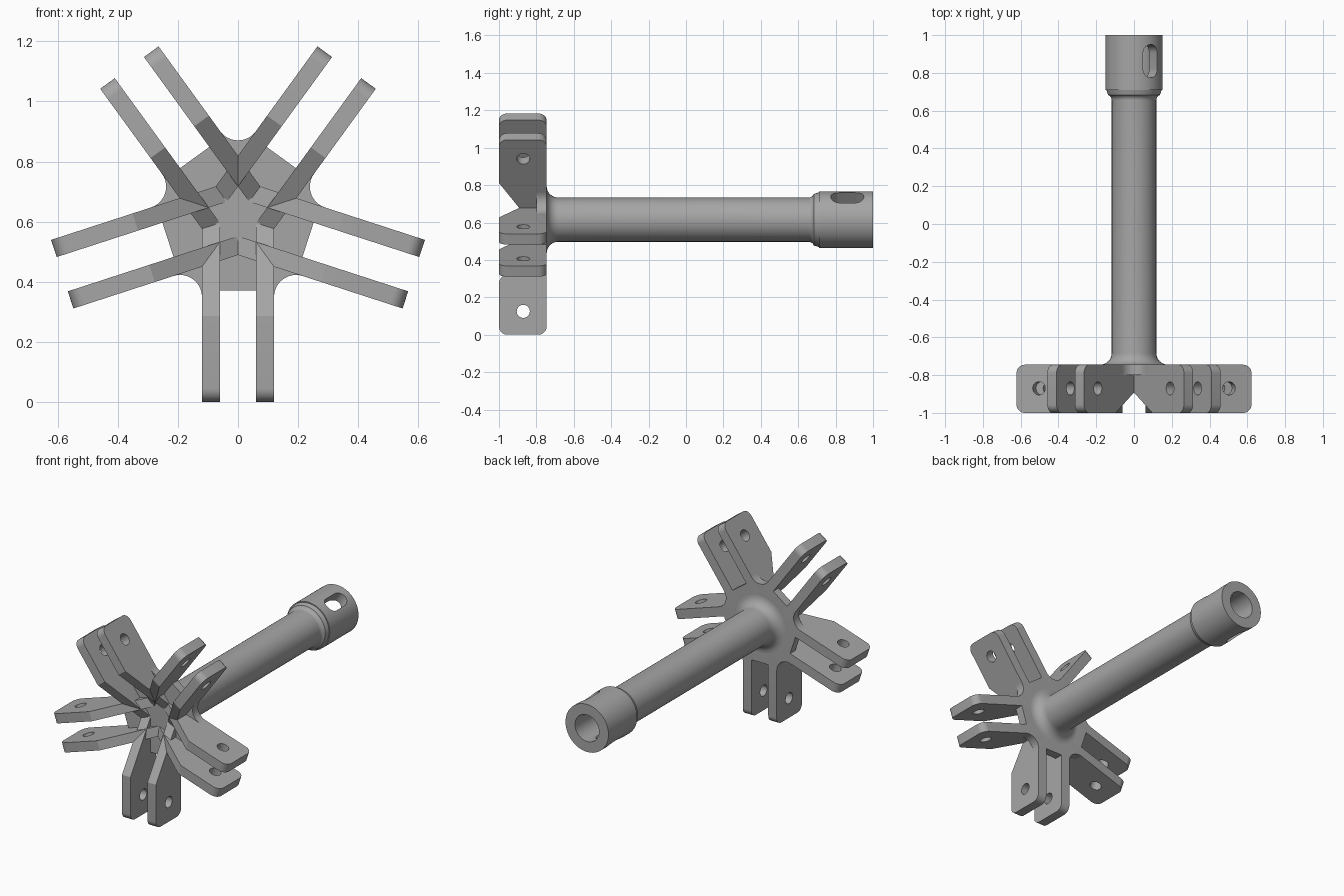
import bpy, bmesh
from math import sin, cos, tan, radians, pi
from mathutils import Matrix, Vector

cube = bpy.data.objects.get("Cube")
if cube:
    bpy.data.objects.remove(cube)

HUB_Z = 0.615
FRONT, BACK, WEB = -1.0, -0.745, -0.8
ARMS = [radians(-90 + 72 * k) for k in range(5)]

grey = bpy.data.materials.new("plain_grey")
grey.use_nodes = True
colour = (0.38, 0.38, 0.38, 1)
grey.diffuse_color = colour
grey.node_tree.nodes["Principled BSDF"].inputs["Base Color"].default_value = colour


def add_object(name, bm):
    bmesh.ops.recalc_face_normals(bm, faces=bm.faces)
    mesh = bpy.data.meshes.new(name)
    bm.to_mesh(mesh)
    bm.free()
    mesh.materials.append(grey)
    ob = bpy.data.objects.new(name, mesh)
    bpy.context.collection.objects.link(ob)
    return ob


def prism(name, points, direction):
    """Extrude a flat outline along a direction."""
    bm = bmesh.new()
    face = bm.faces.new([bm.verts.new(p) for p in points])
    new = bmesh.ops.extrude_face_region(bm, geom=[face])["geom"]
    moved = [v for v in new if isinstance(v, bmesh.types.BMVert)]
    bmesh.ops.translate(bm, verts=moved, vec=direction)
    return add_object(name, bm)


def arc(cx, cy, r, start, end, steps=8):
    angles = [radians(start + (end - start) * i / steps) for i in range(steps + 1)]
    return [(cx + r * cos(a), cy + r * sin(a)) for a in angles]


def select(ob):
    bpy.ops.object.select_all(action="DESELECT")
    ob.select_set(True)
    bpy.context.view_layer.objects.active = ob


def cut(ob, cutter):
    select(ob)
    mod = ob.modifiers.new("cut", "BOOLEAN")
    mod.operation, mod.solver, mod.object = "DIFFERENCE", "EXACT", cutter
    bpy.ops.object.modifier_apply(modifier=mod.name)
    bpy.data.objects.remove(cutter)


def smooth(ob):
    select(ob)
    bpy.ops.object.shade_smooth_by_angle(angle=radians(30))


# Clevis plate: rounded outer corners, sloping front toward the hub, pin hole
R, TIP, THICK = 0.045, 0.615, 0.06
outline = [(0.025, BACK), (0.025, WEB), (0.33, FRONT)]
outline += arc(TIP - R, FRONT + R, R, -90, 0) + arc(TIP - R, BACK - R, R, 0, 90)
plate = prism("clevis_plate", [(d, y, -THICK / 2) for d, y in outline], (0, 0, THICK))
hole = prism("pin_hole", [(x, y, -0.1) for x, y in arc(0.49, -0.87, 0.035, 0, 360, 32)[:-1]],
             (0, 0, 0.2))
cut(plate, hole)
smooth(plate)

for k, a in enumerate(ARMS):
    for side, offset in (("a", -0.09), ("b", 0.09)):
        ob = plate.copy()
        ob.name = f"clevis_plate_{k + 1}{side}"
        ob.matrix_world = (Matrix.Translation((0, 0, HUB_Z)) @ Matrix.Rotation(-a, 4, "Y")
                           @ Matrix.Translation((0, 0, offset)))
        bpy.context.collection.objects.link(ob)
bpy.data.objects.remove(plate)

# Back web: five flat sides between plate pairs, rounded valleys between arms
FILLET = 0.073
reach = (0.12 + FILLET) / sin(radians(36))
tangent = reach * cos(radians(36))
sector = [(0.245, -0.06), (0.245, 0.06), (tangent, 0.09), (tangent, 0.12)]
cx, cy = reach * cos(radians(36)), reach * sin(radians(36))
sector += arc(cx, cy, FILLET, 270, 162, 12)[1:-1]
sector += [(tangent * cos(radians(72)) + 0.12 * sin(radians(72)),
            tangent * sin(radians(72)) - 0.12 * cos(radians(72))),
           (tangent * cos(radians(72)) + 0.09 * sin(radians(72)),
            tangent * sin(radians(72)) - 0.09 * cos(radians(72)))]
web_points = [(d * cos(a) - s * sin(a), WEB, HUB_Z + d * sin(a) + s * cos(a))
              for a in ARMS for d, s in sector]
web = prism("hub_web", web_points, (0, BACK - WEB, 0))
smooth(web)

# Shaft: flared foot, straight tube, collar with a blind bore
PIPE, COLLAR, BORE = 0.118, 0.152, 0.085
flare = 0.062
profile = [(0, BACK - 0.02), (PIPE + flare, BACK - 0.02)]
profile += arc(PIPE + flare, BACK + flare, flare, 270, 180)
profile += arc(PIPE + 0.03, 0.655, 0.03, 180, 110)
profile += [(0.146, 0.71), (COLLAR, 0.71), (COLLAR, 1), (BORE, 1), (BORE, 0.62), (0, 0.62)]
bm = bmesh.new()
verts = [bm.verts.new((r, y, 0)) for r, y in profile]
edges = [bm.edges.new(pair) for pair in zip(verts, verts[1:])]
bmesh.ops.spin(bm, geom=verts + edges, axis=(0, 1, 0), cent=(0, 0, 0),
               angle=2 * pi, steps=64, use_merge=True)
bmesh.ops.remove_doubles(bm, verts=bm.verts, dist=1e-5)
shaft = add_object("shaft", bm)

# Long slot straight through the collar
W = 0.046
slot = arc(0, 0.905, W, 0, 180, 12) + arc(0, 0.82, W, 180, 360, 12)
slot_cutter = prism("collar_slot", [(x, y, -0.3) for x, y in slot], (0, 0, 0.6))
slot_cutter.data.transform(Matrix.Rotation(radians(36), 4, "Y"))
cut(shaft, slot_cutter)
shaft.location.z = HUB_Z
smooth(shaft)
